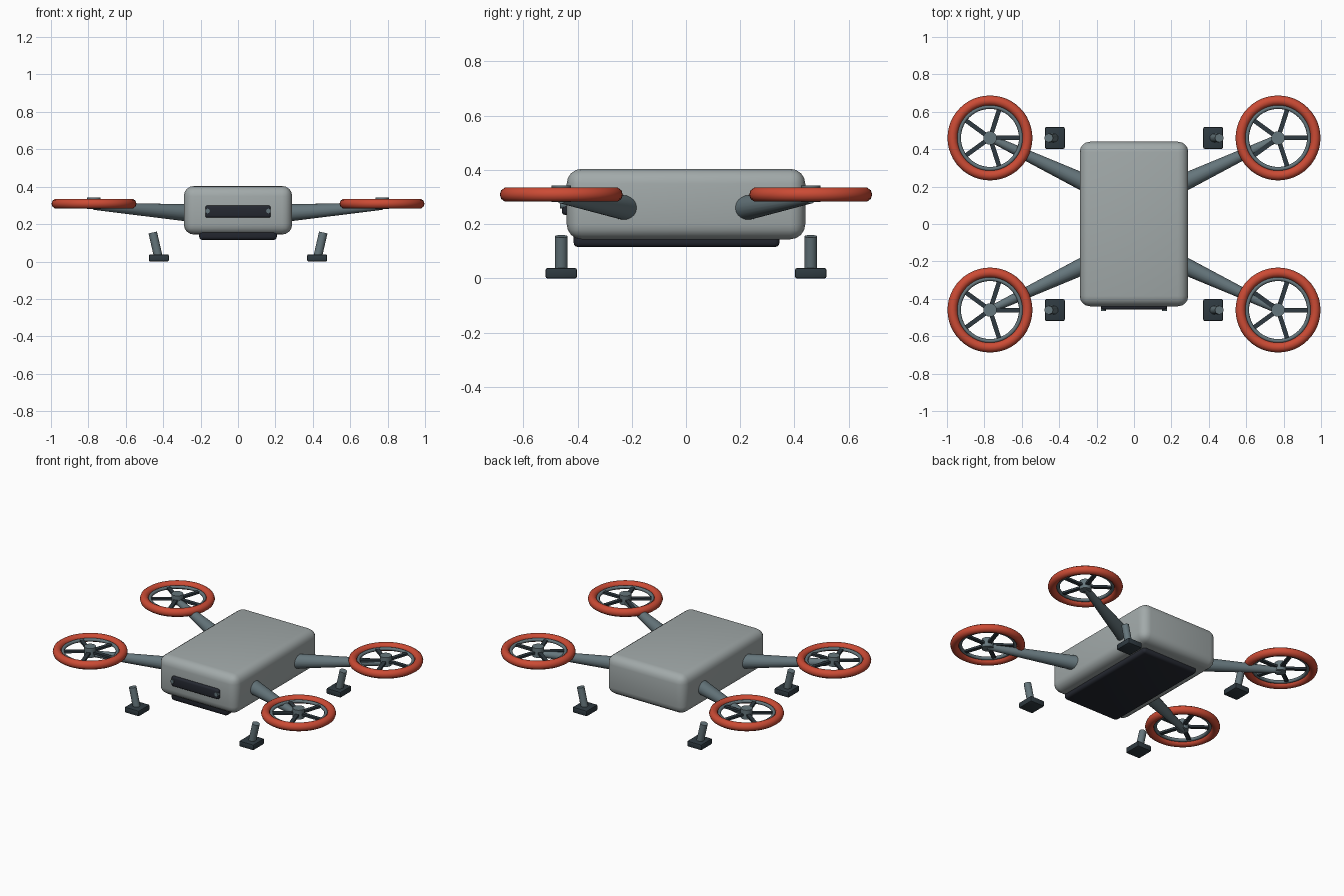
import bpy
from math import cos, sin, pi, radians
from mathutils import Vector

cube = bpy.data.objects.get("Cube")
if cube:
    bpy.data.objects.remove(cube, do_unlink=True)


def material(name, rgb):
    m = bpy.data.materials.new(name)
    m.use_nodes = True
    m.diffuse_color = (*rgb, 1)
    m.node_tree.nodes["Principled BSDF"].inputs["Base Color"].default_value = (*rgb, 1)
    return m


shell_grey = material("shell grey", (0.36, 0.40, 0.40))
steel = material("blue grey metal", (0.13, 0.18, 0.20))
charcoal = material("charcoal", (0.028, 0.042, 0.052))
black = material("near black", (0.018, 0.021, 0.03))
red = material("guard red", (0.60, 0.07, 0.035))


def finish(name, mat, angle=40):
    ob = bpy.context.object
    ob.name = name
    ob.data.materials.append(mat)
    bpy.ops.object.shade_smooth_by_angle(angle=radians(angle))
    return ob


def box(name, loc, size, mat, bevel=0, segments=3, turn=0):
    bpy.ops.mesh.primitive_cube_add(size=1, location=loc, rotation=(0, 0, turn))
    ob = bpy.context.object
    ob.scale = size
    bpy.ops.object.transform_apply(location=False, rotation=False, scale=True)
    if bevel:
        mod = ob.modifiers.new("rounded edges", "BEVEL")
        mod.width, mod.segments = bevel, segments
        bpy.ops.object.modifier_apply(modifier=mod.name)
    return finish(name, mat)


def rod(name, start, end, r1, r2, mat, sides=20):
    start, end = Vector(start), Vector(end)
    axis = end - start
    bpy.ops.mesh.primitive_cone_add(
        vertices=sides, radius1=r1, radius2=r2, depth=axis.length,
        location=(start + end) / 2,
        rotation=axis.to_track_quat("Z", "Y").to_euler())
    return finish(name, mat)


def ring(name, loc, major, minor, mat, sides):
    bpy.ops.mesh.primitive_torus_add(
        location=loc, major_radius=major, minor_radius=minor,
        major_segments=48, minor_segments=sides)
    return finish(name, mat, 60)


# Body with battery pack underneath
box("body_shell", (0, 0, 0.274), (0.58, 0.88, 0.26), shell_grey, 0.055, 4)
box("battery_pack", (0, -0.035, 0.15), (0.416, 0.76, 0.07), black, 0.018)

# Front sensor bar with a small lens at each end
box("sensor_bar", (0, -0.44, 0.267), (0.35, 0.036, 0.066), black, 0.012)
for side in (-1, 1):
    rod("sensor_lens", (side * 0.163, -0.44, 0.27), (side * 0.163, -0.464, 0.27),
        0.013, 0.013, steel, 12)

# Four arms, guarded rotors and landing feet
for sx, side in ((1, "left"), (-1, "right")):
    for sy, end in ((-1, "front"), (1, "back")):
        tag = f"{end}_{side}"
        x, y, z = sx * 0.77, sy * 0.46, 0.309
        rod(f"arm_{tag}", (sx * 0.22, sy * 0.20, 0.257), (x, y, 0.295),
            0.049, 0.019, steel)
        ring(f"guard_{tag}", (x, y, z), 0.2, 0.027, red, 10)
        ring(f"inner_rim_{tag}", (x, y, z), 0.166, 0.011, steel, 8)
        rod(f"hub_{tag}", (x, y, 0.281), (x, y, 0.343), 0.036, 0.036, steel)
        for i in range(5):
            a = i * 2 * pi / 5
            box(f"spoke_{tag}", (x + 0.095 * cos(a), y + 0.095 * sin(a), z),
                (0.14, 0.024, 0.014), charcoal, turn=a)
        rod(f"leg_{tag}", (sx * 0.426, y, 0.025), (sx * 0.456, y, 0.155),
            0.023, 0.023, steel)
        box(f"foot_{tag}", (sx * 0.423, y, 0.019), (0.106, 0.116, 0.038),
            charcoal, 0.007, 2)
